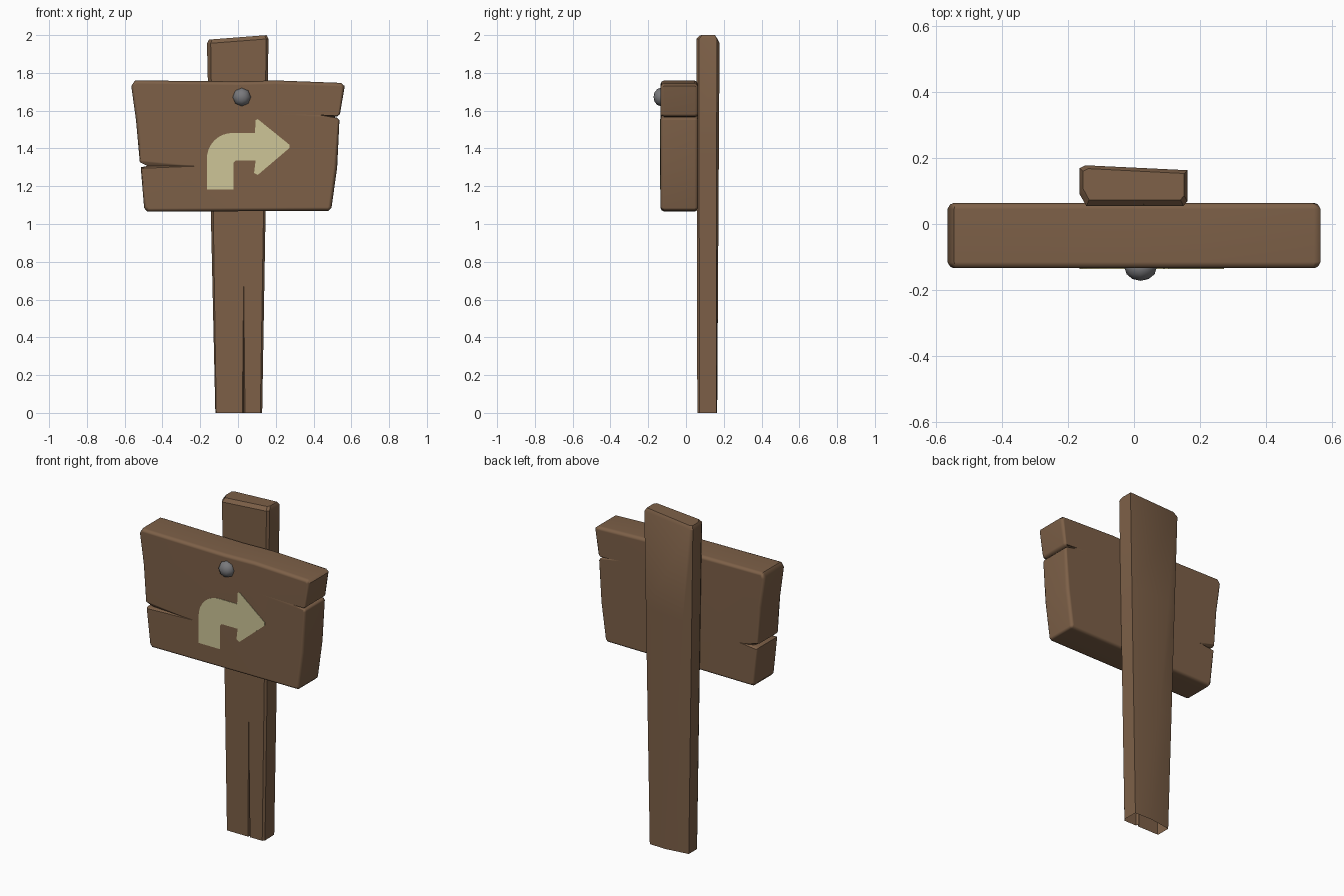
import bpy, bmesh, math
from mathutils import Vector

if "Cube" in bpy.data.objects:
    bpy.data.objects.remove(bpy.data.objects["Cube"])


def material(name, rgb):
    m = bpy.data.materials.new(name)
    m.diffuse_color = (*rgb, 1)
    m.use_nodes = True
    m.node_tree.nodes["Principled BSDF"].inputs["Base Color"].default_value = m.diffuse_color
    return m


WOOD = material("brown wood", (0.205, 0.117, 0.064))
PAINT = material("cream paint", (0.61, 0.56, 0.31))
METAL = material("grey metal", (0.19, 0.19, 0.20))


def finish(bm, name, mat, angle=None):
    bmesh.ops.recalc_face_normals(bm, faces=bm.faces)
    me = bpy.data.meshes.new(name)
    bm.to_mesh(me)
    bm.free()
    ob = bpy.data.objects.new(name, me)
    bpy.context.collection.objects.link(ob)
    me.materials.append(mat)
    if angle:
        bpy.ops.object.select_all(action='DESELECT')
        ob.select_set(True)
        bpy.context.view_layer.objects.active = ob
        bpy.ops.object.shade_smooth_by_angle(angle=math.radians(angle))
    return ob


def loft(rings, name, mat, cap_start=True, angle=None):
    bm = bmesh.new()
    vs = [[bm.verts.new(p) for p in r] for r in rings]
    n = len(vs[0])
    for a, b in zip(vs, vs[1:]):
        for i in range(n):
            j = (i + 1) % n
            bm.faces.new((a[i], a[j], b[j], b[i]))
    if cap_start:
        bm.faces.new(vs[0][::-1])
    bm.faces.new(vs[-1])
    return finish(bm, name, mat, angle)


# Post: tapered section with a front crack and a twisted back facet, open below
bottom = [(-.12, .068), (-.115, .06), (.03, .06), (.03, .06), (.03, .06),
          (.118, .06), (.128, .072), (.126, .162), (.02, .165), (-.12, .145)]
top = [(-.165, .09), (-.145, .055), (.03, .055), (.03, .055), (.03, .055),
       (.15, .055), (.162, .068), (.162, .163), (-.15, .178), (-.165, .17)]


def post_ring(z):
    t = z / 2
    ring = [Vector((a[0] + (b[0] - a[0]) * t, a[1] + (b[1] - a[1]) * t, z))
            for a, b in zip(bottom, top)]
    k = max(0.02, 1 - z / 0.7)
    ring[2].x -= .007 * k
    ring[3].y += .02 * k
    ring[4].x += .007 * k
    return ring


rings = [post_ring(z) for z in (0, .7, 1.4, 1.97)]
for p in rings[-1]:
    p.z += .077 * p.x - .002
cap = [p.copy() for p in rings[-1]]
for p in cap:
    p.x *= .94
    p.y += .018 if p.y < .1 else -.01
    p.z = 1.988 + .077 * p.x
rings.append(cap)
loft(rings, "post", WOOD, cap_start=False, angle=35)

# Sign board: outline (x, z, bevel weight); None marks the two crack tips
outline = [(-.48, 1.065, 1), (.48, 1.07, 1), (.495, 1.085, 1), (.525, 1.3, 1),
           (.537, 1.55, .6), (.525, 1.562, .2), None, (.525, 1.57, .2),
           (.54, 1.582, .6), (.565, 1.73, 1), (.545, 1.747, 1), (.2, 1.76, 1),
           (0, 1.755, 1), (-.545, 1.76, 1), (-.565, 1.73, 1), (-.54, 1.55, 1),
           (-.52, 1.328, .6), None, (-.515, 1.30, .4), (-.497, 1.085, 1)]


def board_ring(y, d, left, right):
    tips = {6: (right, 1.583 if d else 1.566, 0), 17: (left, 1.307, 0)}
    pts = [p or tips[i] for i, p in enumerate(outline)]
    n, ring = len(pts), []
    for i, (x, z, w) in enumerate(pts):
        p = Vector((x, z))
        e1 = (p - Vector(pts[i - 1][:2])).normalized()
        e2 = (Vector(pts[(i + 1) % n][:2]) - p).normalized()
        inward = Vector((-e1.y - e2.y, e1.x + e2.x))
        if inward.length > 1e-6:
            inward.normalize()
        q = p + inward * d * w
        ring.append((q.x, y, q.y))
    return ring


layers = [(-.134, .02, -.2, .2), (-.129, .008, -.3, .4), (-.115, 0, -.48, .505),
          (.045, 0, -.48, .505), (.059, .008, -.44, .45), (.064, .02, -.4, .38)]
board = loft([board_ring(*l) for l in layers], "sign_board", WOOD, angle=50)
board.modifiers.new("soft edges", 'WEIGHTED_NORMAL').keep_sharp = True

# Painted turn arrow: thin plate with a rounded outer bend
arc = [(-.03 - .135 * math.cos(a), 1.345 + .137 * math.sin(a))
       for a in [math.pi / 2 * i / 8 for i in range(9)]]
arrow = [(-.165, 1.182)] + arc + [
    (.09, 1.482), (.093, 1.55), (.105, 1.555), (.272, 1.42), (.272, 1.402),
    (.105, 1.26), (.085, 1.27), (.093, 1.335), (-.012, 1.335), (-.025, 1.322),
    (-.025, 1.182)]
loft([[(x, y, z) for x, z in arrow] for y in (-.1325, -.1365)], "arrow", PAINT)

# Bolt head: flattened low-sided dome
bm = bmesh.new()
bmesh.ops.create_uvsphere(bm, u_segments=8, v_segments=6, radius=1)
for v in bm.verts:
    x, y, z = v.co
    v.co = (.02 + .049 * x, -.132 - .04 * z, 1.672 + .049 * y)
finish(bm, "bolt", METAL, 60)
